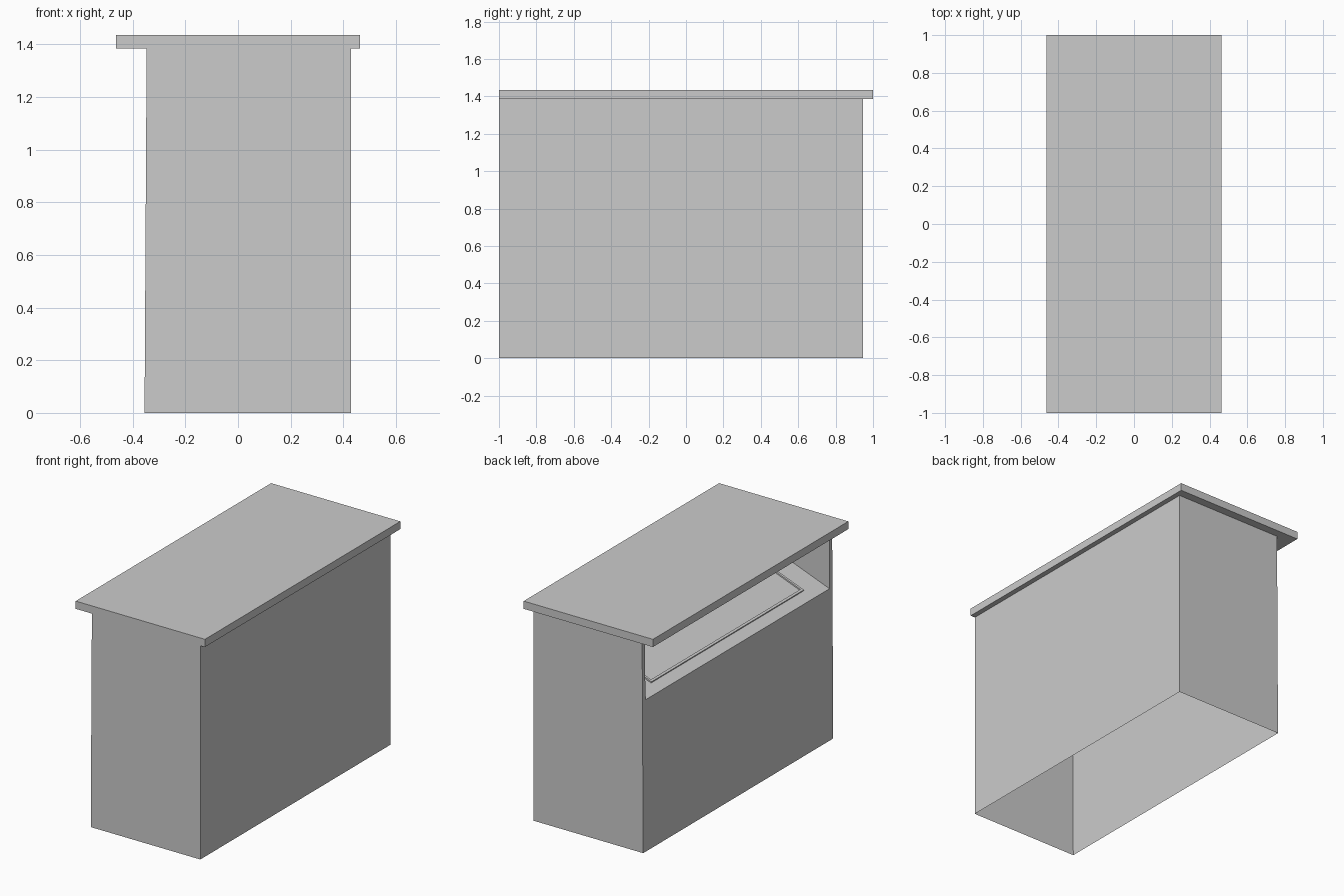
import bpy, bmesh, math

if "Cube" in bpy.data.objects:
    bpy.data.objects.remove(bpy.data.objects["Cube"])

XB, XT, X1 = -0.355, -0.347, 0.43      # open side (bottom / top) and closed side
Y0, Y1, ZT = -1.0, 0.945, 1.385        # cabinet ends and top
T = 0.03                               # end panel thickness
ZL, SLOPE = 0.98, 0.38                 # sill height and desk slope
ZR = ZL + SLOPE * (X1 - XT)            # desk height at the closed side


def side_x(z):
    """x of the slightly leaning open side at height z"""
    return XB + (XT - XB) * z / ZT


def finish(name, bm):
    me = bpy.data.meshes.new(name)
    bm.to_mesh(me)
    bm.free()
    ob = bpy.data.objects.new(name, me)
    bpy.context.collection.objects.link(ob)
    return ob


def sheets(name, quads):
    bm = bmesh.new()
    for q in quads:
        bm.faces.new([bm.verts.new(p) for p in q])
    bmesh.ops.remove_doubles(bm, verts=bm.verts, dist=1e-5)
    return finish(name, bm)


def box(lo, hi):
    bm = bmesh.new()
    bmesh.ops.create_cube(bm, size=1)
    for v in bm.verts:
        v.co = [(a + b) / 2 + c * (b - a) for a, b, c in zip(lo, hi, v.co)]
    return bm


# Overhanging counter top
finish("counter_top", box((-0.463, -1, ZT), (0.463, 1, 1.435)))

# Hollow cabinet walls, open underneath
xl = side_x(ZL)
sheets("cabinet_walls", [
    [(XB, Y0, 0), (X1, Y0, 0), (X1, Y0, ZT), (XT, Y0, ZT), (xl, Y0, ZL)],
    [(X1, Y0, 0), (X1, Y1, 0), (X1, Y1, ZT), (X1, Y0, ZT)],
    [(X1, Y1, 0), (XB, Y1, 0), (xl, Y1, ZL), (XT, Y1, ZT), (X1, Y1, ZT)],
    [(XB, Y1, 0), (XB, Y0, 0), (xl, Y0, ZL), (xl, Y1, ZL)],
])

# Front edges and inner faces of the end panels beside the opening
for name, outer, inner in (("front_end_panel", Y0, Y0 + T), ("back_end_panel", Y1, Y1 - T)):
    sheets(name, [
        [(xl, outer, ZL), (xl, inner, ZL), (XT, inner, ZT), (XT, outer, ZT)],
        [(xl, inner, ZL), (X1, inner, ZR), (X1, inner, ZT), (XT, inner, ZT)],
    ])

# Sloping desk inside the opening
sheets("sloping_desk", [
    [(xl, Y0, ZL), (X1, Y0, ZR), (X1, Y1, ZR), (xl, Y1, ZL)],
])

# Shallow framed panel lying on the desk
bm = box((-0.335, -0.78, 0), (0.335, 0.78, 0.01))
bm.normal_update()
top = [f for f in bm.faces if f.normal.z > 0.9]
bmesh.ops.inset_region(bm, faces=top, thickness=0.022)
bmesh.ops.inset_region(bm, faces=top, thickness=0.001, depth=-0.008)
panel = finish("desk_panel", bm)
panel.location = (0.037, (Y0 + Y1) / 2, ZL + SLOPE * (0.037 - XT))
panel.rotation_euler.y = -math.atan(SLOPE)
